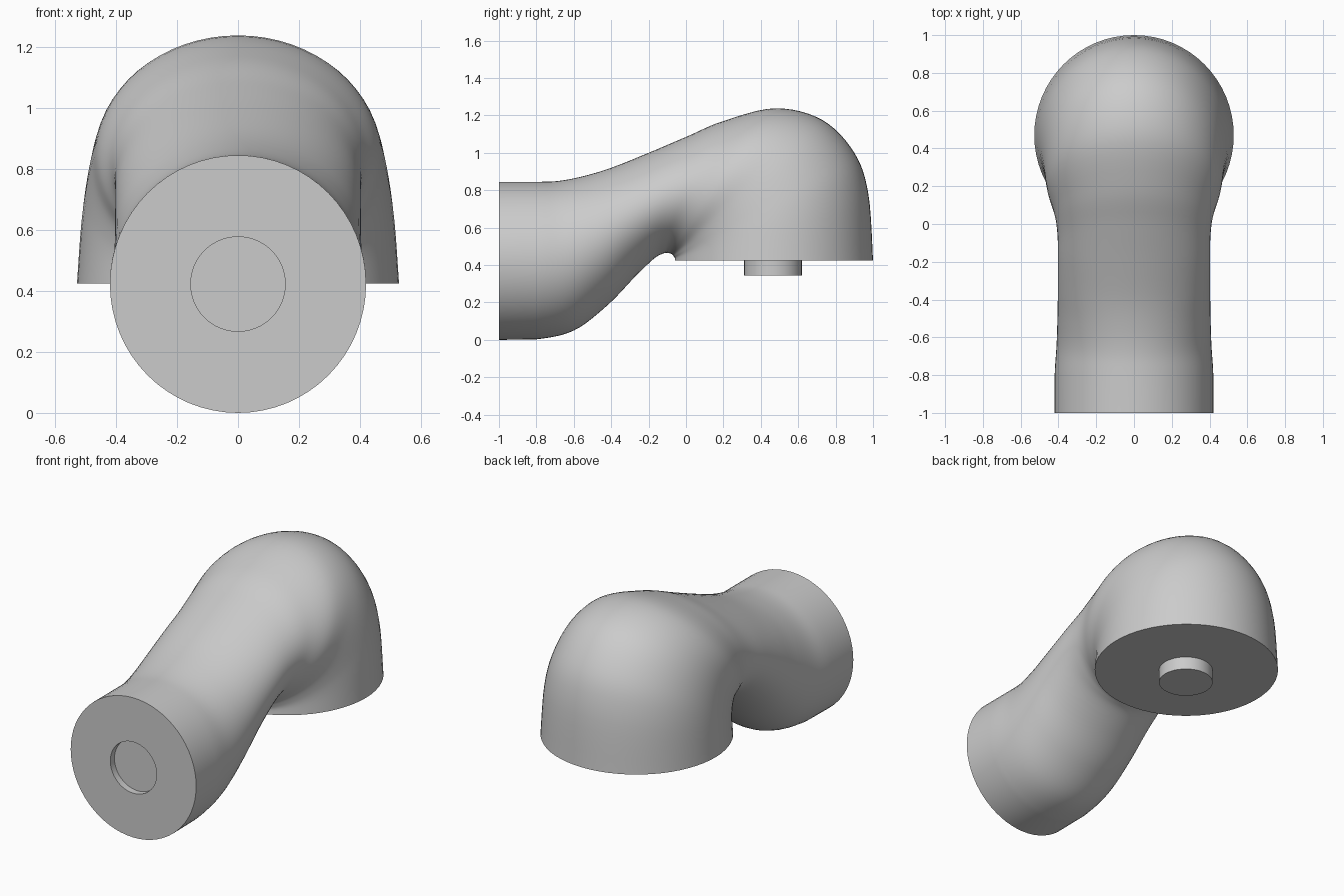
import bpy, bmesh, math
from mathutils import Vector

cube = bpy.data.objects.get("Cube")
if cube:
    bpy.data.objects.remove(cube, do_unlink=True)

SEGS = 64      # points around each section
STEPS = 6      # interpolated sections between stations

grey = bpy.data.materials.new("light_grey")
grey.use_nodes = True
grey.diffuse_color = (0.6, 0.6, 0.6, 1)
grey.node_tree.nodes["Principled BSDF"].inputs["Base Color"].default_value = (0.6, 0.6, 0.6, 1)

# Stations along the elbow: top y, top z, bottom y, bottom z, half width
stations = [
    (-1.0, .845, -1.0, 0, .42),
    (-.8, .845, -.8, .003, .42),
    (-.68, .85, -.6, .05, .41),
    (-.55, .875, -.42, .185, .405),
    (-.4, .92, -.27, .34, .403),
    (-.2, 1.0, -.17, .435, .403),
    (0, 1.085, -.12, .462, .405),
    (.2, 1.17, -.095, .464, .42),
    (.48, 1.238, -.08, .46, .46),
    (.73, 1.175, -.07, .453, .48),
    (.9, 1.0, -.065, .446, .5),
    (.975, .78, -.06, .438, .515),
    (1.0, .425, -.06, .425, .528),
]


def section(top_y, top_z, low_y, low_z, half):
    """Ellipse whose upright axis runs from the low point to the top point."""
    top, low = Vector((0, top_y, top_z)), Vector((0, low_y, low_z))
    mid, axis = (top + low) / 2, (top - low) / 2
    angles = [2 * math.pi * i / SEGS for i in range(SEGS)]
    return [mid + axis * math.cos(a) + Vector((half * math.sin(a), 0, 0)) for a in angles]


def blend(a, b, c, d, t):
    """Smooth curve from b to c."""
    return [q + t / 2 * (r - p + t * (2*p - 5*q + 4*r - s + t * (3*(q - r) + s - p)))
            for p, q, r, s in zip(a, b, c, d)]


def finish(bm, name):
    bmesh.ops.recalc_face_normals(bm, faces=bm.faces)
    mesh = bpy.data.meshes.new(name)
    bm.to_mesh(mesh)
    bm.free()
    mesh.materials.append(grey)
    obj = bpy.data.objects.new(name, mesh)
    bpy.context.collection.objects.link(obj)
    bpy.ops.object.select_all(action='DESELECT')
    obj.select_set(True)
    bpy.context.view_layer.objects.active = obj
    bpy.ops.object.shade_smooth_by_angle(angle=math.radians(40))
    return obj


# Round socket sunk in the front face, then the straight collar
socket_r, socket_z = .155, .4225
rings = [section(y, socket_z + socket_r, y, socket_z - socket_r, socket_r) for y in (-.96, -1)]
rings.append(section(*stations[0]))

# Curved neck turning down into the dome
for i in range(1, len(stations) - 1):
    after = stations[min(i + 2, len(stations) - 1)]
    for k in range(STEPS):
        rings.append(section(*blend(stations[i - 1], stations[i], stations[i + 1], after, k / STEPS)))
rings.append(section(*stations[-1]))

bm = bmesh.new()
loops = [[bm.verts.new(p) for p in ring] for ring in rings]
for one, two in zip(loops, loops[1:]):
    for i in range(SEGS):
        j = (i + 1) % SEGS
        bm.faces.new((one[i], one[j], two[j], two[i]))
bm.faces.new(loops[0])
bm.faces.new(loops[-1])
finish(bm, "elbow_body")

# Short pin under the dome
bm = bmesh.new()
bmesh.ops.create_cone(bm, cap_ends=True, segments=32, radius1=.155, radius2=.155, depth=.09)
bmesh.ops.translate(bm, verts=bm.verts, vec=(0, .465, .39))
finish(bm, "mounting_pin")
